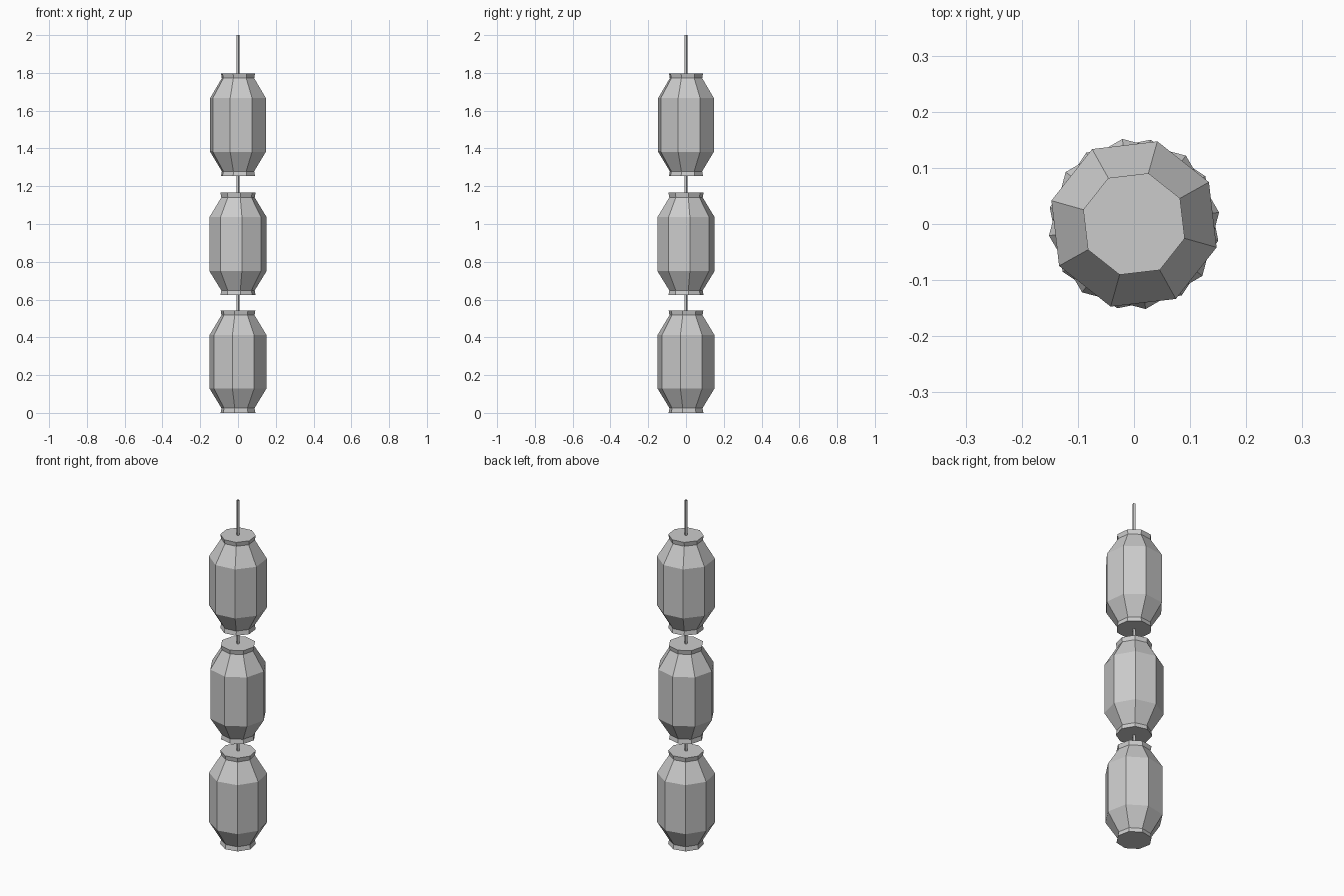
import bpy, bmesh
from math import cos, sin, radians

if "Cube" in bpy.data.objects:
    bpy.data.objects.remove(bpy.data.objects["Cube"])


def lathe(name, profile, sides, offset, base, capped):
    """Flat-sided body of revolution from (radius, height) points."""
    bm = bmesh.new()
    rings = []
    for r, z in profile:
        angles = [radians(offset + 360 * i / sides) for i in range(sides)]
        rings.append([bm.verts.new((r * cos(a), r * sin(a), z)) for a in angles])
    for low, high in zip(rings, rings[1:]):
        for i in range(sides):
            j = (i + 1) % sides
            bm.faces.new((low[i], low[j], high[j], high[i]))
    if capped:
        bm.faces.new(rings[0][::-1])
        bm.faces.new(rings[-1])
    mesh = bpy.data.meshes.new(name)
    bm.to_mesh(mesh)
    bm.free()
    obj = bpy.data.objects.new(name, mesh)
    obj.location.z = base
    bpy.context.collection.objects.link(obj)
    return obj


# Octagonal paper lanterns: lipped ends, sloped shoulders, straight belly
lantern = [(0.094, 0), (0.089, 0.025), (0.153, 0.128),
           (0.153, 0.413), (0.089, 0.518), (0.094, 0.543)]
for name, base, turn in (("lower_lantern", 0.0, 33.9),
                         ("middle_lantern", 0.623, 7.8),
                         ("upper_lantern", 1.254, 29.2)):
    lathe(name, lantern, 8, turn, base, True)

# Open-ended cord in the gaps between lanterns and above the top one
for name, low, high in (("lower_cord", 0.543, 0.623),
                        ("middle_cord", 1.166, 1.254),
                        ("hanging_cord", 1.797, 2.0)):
    lathe(name, [(0.008, 0), (0.008, high - low)], 4, 20, low, False)
